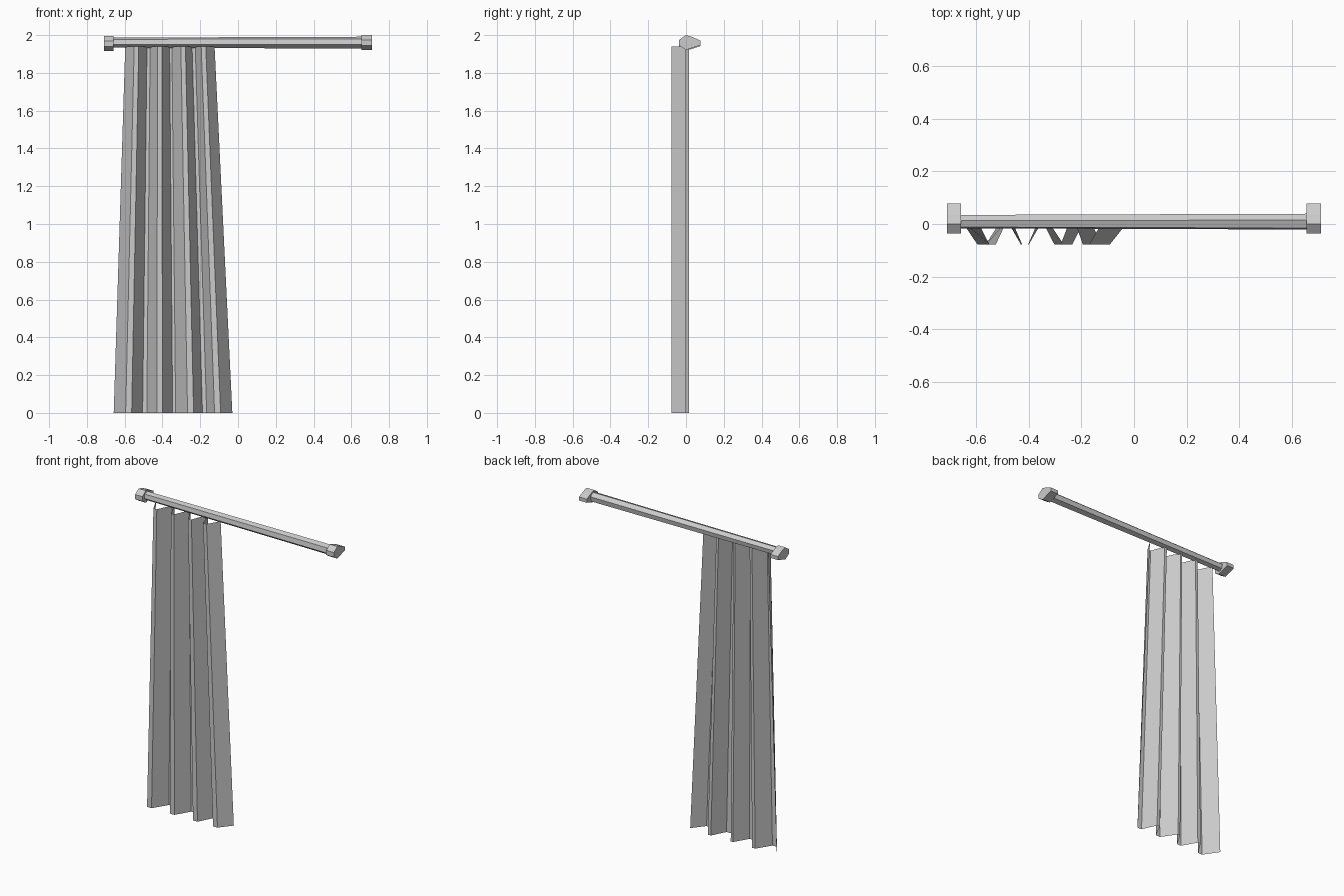
import bpy, math

cube = bpy.data.objects.get("Cube")
if cube:
    bpy.data.objects.remove(cube)

grey = bpy.data.materials.new("plain_grey")
grey.use_nodes = True
colour = (0.6, 0.6, 0.6, 1)
grey.diffuse_color = colour
grey.node_tree.nodes["Principled BSDF"].inputs["Base Color"].default_value = colour


def make_object(name, verts, faces):
    mesh = bpy.data.meshes.new(name)
    mesh.from_pydata(verts, [], faces)
    mesh.materials.append(grey)
    obj = bpy.data.objects.new(name, mesh)
    bpy.context.collection.objects.link(obj)
    return obj


def strip(n, closed):
    """Quads joining two rows of n points."""
    last = n if closed else n - 1
    return [(i, (i + 1) % n, n + (i + 1) % n, n + i) for i in range(last)]


def prism(name, left, right, x0, x1):
    """Solid between two matching (y, z) outlines placed at x0 and x1."""
    n = len(left)
    verts = [(x0, y, z) for y, z in left] + [(x1, y, z) for y, z in right]
    caps = [tuple(reversed(range(n))), tuple(range(n, 2 * n))]
    return make_object(name, verts, strip(n, True) + caps)


# Pleated curtain: a single sheet that gathers towards the top
hem = [-0.658, -0.595, -0.563, -0.505, -0.483, -0.43, -0.40, -0.346,
       -0.33, -0.267, -0.235, -0.188, -0.166, -0.124, -0.092, -0.03]
back, front, centre, gather, top = 0.015, -0.078, -0.411, 0.753, 1.94
depth = [front if i % 4 in (1, 2) else back for i in range(len(hem))]
depth[-1] = 0.0
verts = [(x, y, 0) for x, y in zip(hem, depth)]
verts += [(centre + (x - centre) * gather, y, top) for x, y in zip(hem, depth)]
make_object("curtain", verts, strip(len(hem), False))


# Six-sided rod, slightly thicker at one end
def hexagon(radius):
    angles = [math.radians(20 + 60 * i) for i in range(6)]
    return [(0.009 + radius * math.cos(a), 1.96 + radius * math.sin(a))
            for a in angles]


prism("curtain_rod", hexagon(0.027), hexagon(0.032), -0.68, 0.68)

# Wall brackets at both ends
outline = [(-0.036, 1.945), (0.0, 1.922), (0.077, 1.947), (0.077, 1.97),
           (0.035, 1.99), (0.0, 2.0), (-0.036, 1.975)]
lower = [(y, z - 0.005) for y, z in outline]
prism("right_bracket", lower, lower, -0.71, -0.658)
prism("left_bracket", outline, outline, 0.655, 0.71)
